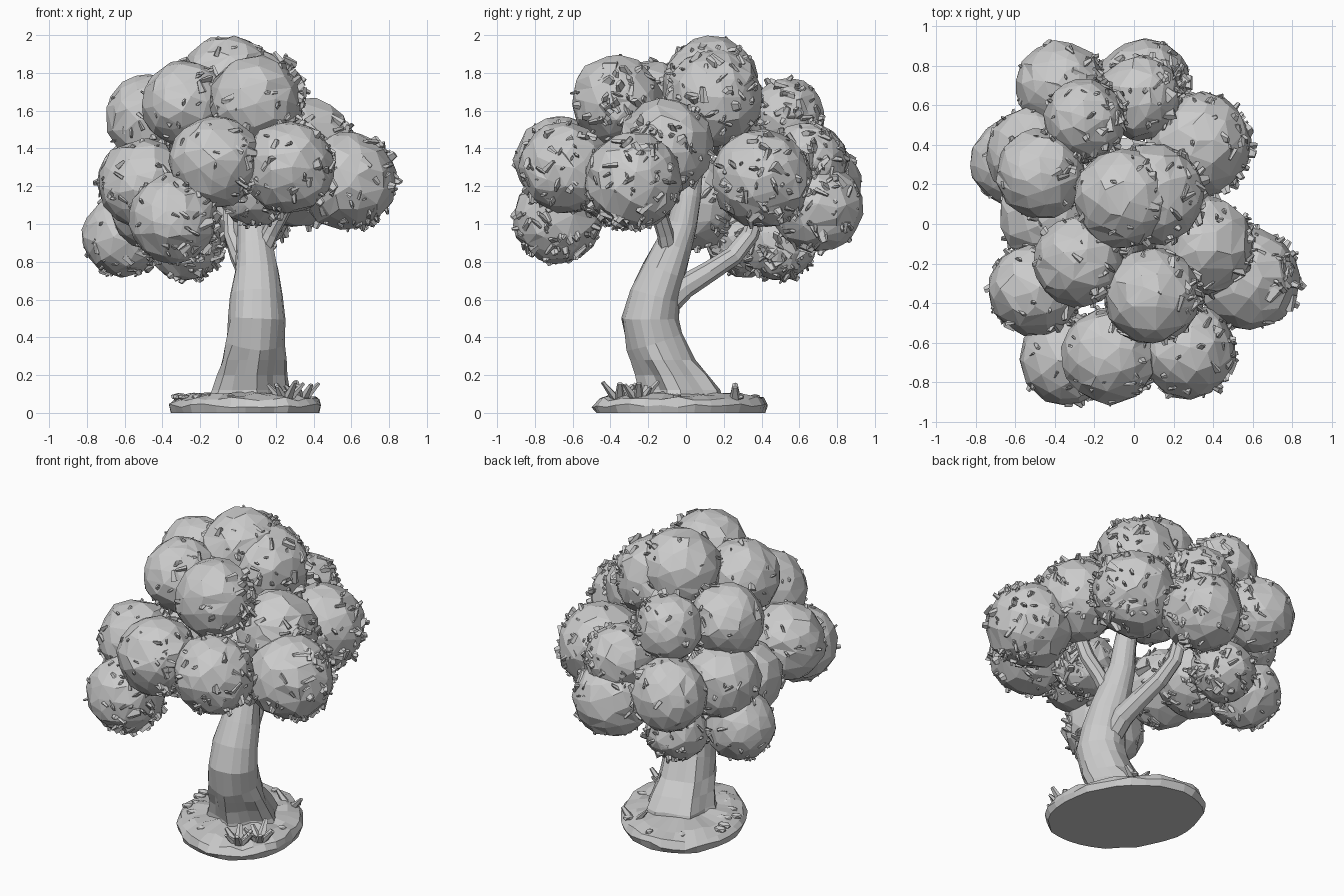
import bpy, bmesh, random
from math import cos, sin, pi
from mathutils import Vector, Matrix, noise

if "Cube" in bpy.data.objects:
    bpy.data.objects.remove(bpy.data.objects["Cube"])

random.seed(7)


def finish(bm, name, keep=1.0):
    bmesh.ops.recalc_face_normals(bm, faces=bm.faces[:])
    mesh = bpy.data.meshes.new(name)
    bm.to_mesh(mesh)
    bm.free()
    ob = bpy.data.objects.new(name, mesh)
    bpy.context.collection.objects.link(ob)
    if keep < 1:
        ob.modifiers.new("facets", 'DECIMATE').ratio = keep
    return ob


def loft(bm, rings):
    for a, b in zip(rings, rings[1:]):
        for k in range(len(a)):
            n = (k + 1) % len(a)
            bm.faces.new((a[k], a[n], b[n], b[k]))
    bm.faces.new(rings[0])
    bm.faces.new(rings[-1])


def tube(name, pts, sides=12, ridge=0.05, flare=0.0):
    """Faceted bark tube through (x, y, z, radius) points; flare makes root ridges low down."""
    bm = bmesh.new()
    P = [Vector(p[:3]) for p in pts]
    rings = []
    for i, p in enumerate(P):
        t = (P[min(i + 1, len(P) - 1)] - P[max(i - 1, 0)]).normalized()
        if p.z < 0.3:
            t = Vector((0, 0, 1))
        u = (Vector((1, 0, 0)) - t * t.x).normalized()
        v = t.cross(u)
        ring = []
        for k in range(sides):
            a = 2 * pi * k / sides
            r = pts[i][3] * (1 + ridge * random.uniform(-1, 1)
                             + flare * max(0, 1 - p.z / 0.5) * cos(5 * a + 0.6))
            ring.append(bm.verts.new(p + r * (u * cos(a) + v * sin(a))))
        rings.append(ring)
    loft(bm, rings)
    return finish(bm, name)


def disc_point(s, a, z):
    """Point on the skewed oval outline of the ground."""
    return Vector((0.04 + s * 0.41 * cos(a), -0.03 + s * (0.458 * sin(a) - 0.105 * cos(a)), z))


# Ground disc: slightly lumpy oval with a bevelled rim
bm = bmesh.new()
N = 32
rings = []
for s, z in ((0.97, 0.01), (1.0, 0.04), (0.95, 0.075), (0.75, 0.095), (0.4, 0.105)):
    ring = []
    for k in range(N):
        dz = random.uniform(-0.012, 0.012) if z > 0.01 else -0.01
        ring.append(bm.verts.new(disc_point(s * random.uniform(0.97, 1.01), 2 * pi * k / N, z + dz)))
    rings.append(ring)
loft(bm, rings)
finish(bm, "ground_disc")

# Curved trunk and branches
tube("trunk", [(.06, -.02, .05, .215), (.06, -.03, .12, .2), (.065, -.07, .2, .18),
               (.08, -.12, .28, .167), (.09, -.165, .38, .157), (.10, -.19, .5, .148),
               (.10, -.165, .62, .138), (.10, -.12, .75, .117), (.09, -.065, .88, .097),
               (.08, -.02, 1.0, .08), (.08, .01, 1.15, .07), (.05, .05, 1.45, .05)], 18, 0.05, 0.16)
tube("back_branch", [(.09, -.12, .56, .07), (.08, -.01, .665, .065), (.05, .12, .745, .057),
                     (.01, .25, .83, .052), (-.03, .34, .94, .047), (-.04, .40, 1.12, .04)], 9)
tube("front_branch", [(.10, -.08, .80, .05), (.17, -.11, .95, .045), (.24, -.15, 1.08, .045),
                      (.3, -.17, 1.25, .04)], 8)

# Foliage clumps: x, y, z, radius
CLUMPS = [(-.05, .13, 1.745, .25), (.10, .15, 1.67, .255),
          (-.28, -.19, 1.64, .225), (.09, -.365, 1.65, .24),
          (-.12, -.665, 1.33, .24), (.27, -.64, 1.3, .24), (-.34, -.68, 1.03, .235),
          (-.50, -.33, 1.21, .235), (-.47, .25, 1.565, .225), (-.25, .53, 1.565, .205),
          (-.37, .70, 1.22, .225), (.05, .69, 1.09, .24), (.03, .64, 1.33, .21),
          (.33, .40, 1.24, .26), (.58, -.28, 1.23, .255), (.36, -.11, 1.41, .25),
          (-.61, .31, .94, .215), (-.28, .49, .89, .19), (-.51, .36, 1.22, .235),
          (-.45, .04, 1.1, .235), (.08, -.36, 1.18, .19)]


def chip(bm, at, normal, size):
    """Flattened leaf chip half sunk in a clump, lying at a random slant."""
    lean = (normal + Vector([random.uniform(-1, 1) for _ in range(3)]) * 1.3).normalized()
    rot = lean.to_track_quat('Z', 'Y').to_matrix().to_4x4()
    m = (Matrix.Translation(at) @ rot @ Matrix.Rotation(random.uniform(0, 6.28), 4, 'Z')
         @ Matrix.Diagonal((1, 0.45, 1, 1)))
    bmesh.ops.create_cone(bm, cap_ends=True, segments=5, radius1=size * 0.6,
                          radius2=size * 0.3, depth=size * 1.2, matrix=m)


leaves = bmesh.new()
for i, (x, y, z, r) in enumerate(CLUMPS):
    c = Vector((x, y, z))
    bm = bmesh.new()
    bmesh.ops.create_icosphere(bm, subdivisions=4, radius=1)
    for v in bm.verts:
        n = v.co.normalized()
        lump = noise.noise(n * 1.5 + c * 9) * 0.05 + noise.noise(n * 4.5 + c * 5) * 0.05
        v.co = c + n * r * (1.0 + lump)
    finish(bm, f"foliage_{i + 1:02d}", 0.13)
    # chips gather on the right-hand side, few on top and front
    for _ in range(190):
        n = Vector([random.gauss(0, 1) for _ in range(3)]).normalized()
        if random.random() > 0.2 + 0.75 * max(n.x, 0) - 0.15 * n.z:
            continue
        p = c + n * r * 0.98
        if all((p - Vector(q[:3])).length > q[3] * 0.97
               for j, q in enumerate(CLUMPS) if j != i):
            chip(leaves, p, n, random.uniform(0.025, 0.05 + 0.03 * max(n.x, 0)))
finish(leaves, "leaf_chips")

# Grass tufts and pebbles on the disc
grass = bmesh.new()
for tx, ty, count in ((.33, -.25, 7), (.25, -.35, 6), (.2, .26, 2)):
    for k in range(count):
        a = 2 * pi * k / count
        d = Vector((cos(a) * 0.9, sin(a) * 0.9, 1)).normalized()
        L = random.uniform(0.07, 0.12)
        p = Vector((tx + .03 * cos(a), ty + .03 * sin(a), .08)) + d * L / 2
        m = (Matrix.Translation(p) @ d.to_track_quat('Z', 'Y').to_matrix().to_4x4()
             @ Matrix.Diagonal((1, 0.7, 1, 1)))
        bmesh.ops.create_cone(grass, cap_ends=True, segments=5, radius1=0.03,
                              radius2=0.014, depth=L, matrix=m)
finish(grass, "grass_tufts")

pebbles = bmesh.new()
for _ in range(16):
    a = random.uniform(0, 2 * pi)
    m = (Matrix.Translation(disc_point(random.uniform(.6, .92), a, .085))
         @ Matrix.Rotation(a, 4, 'Z') @ Matrix.Diagonal((1.3, .9, .6, 1)))
    bmesh.ops.create_icosphere(pebbles, subdivisions=1, radius=random.uniform(.02, .04), matrix=m)
finish(pebbles, "pebbles")
